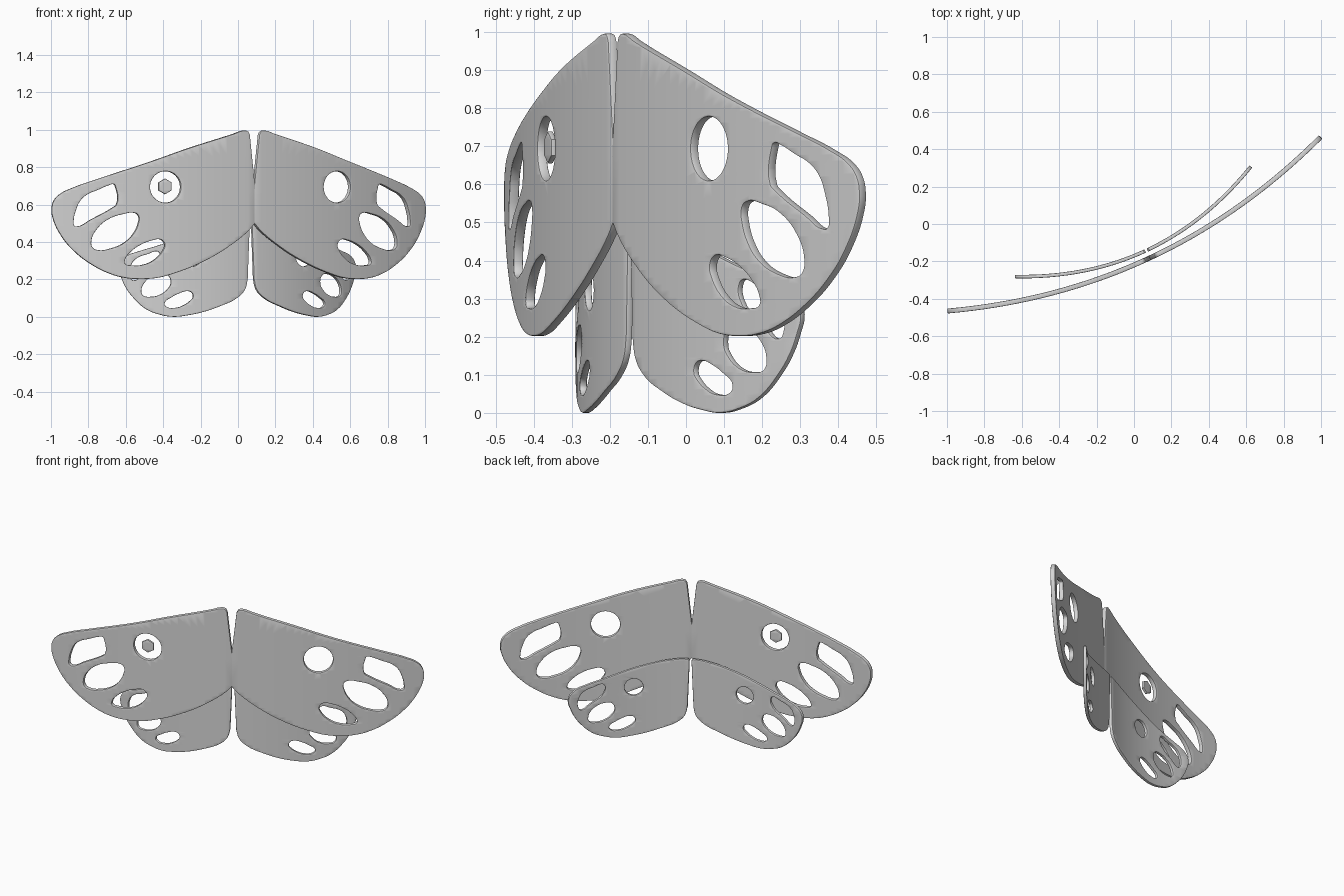
import bpy, bmesh, math
from mathutils import Vector

cube = bpy.data.objects.get("Cube")
if cube:
    bpy.data.objects.remove(cube)

grey = bpy.data.materials.new("plain light grey")
grey.use_nodes = True
colour = (0.67, 0.67, 0.67, 1)
grey.diffuse_color = colour
grey.node_tree.nodes["Principled BSDF"].inputs["Base Color"].default_value = colour

TURN = math.radians(25)          # the whole pair of wings is turned about z
ACROSS = Vector((math.cos(TURN), math.sin(TURN), 0))
BACK = Vector((-math.sin(TURN), math.cos(TURN), 0))


def circle(u, z, r, n=32, start=0):
    return [(u + r * math.cos(start + math.tau * i / n),
             z + r * math.sin(start + math.tau * i / n)) for i in range(n)]


def plate(name, loops, side, thick, start, bend, straight=False):
    """Flat outline with holes, given thickness, then bent along a parabola."""
    rim = 0.004
    curve = bpy.data.curves.new(name, 'CURVE')
    curve.dimensions = '2D'
    curve.fill_mode = 'BOTH'
    curve.resolution_u = 5
    curve.extrude = thick / 2 - rim
    curve.bevel_depth = rim
    curve.bevel_resolution = 1
    curve.offset = -rim
    for loop in loops:
        spline = curve.splines.new('BEZIER')
        spline.bezier_points.add(len(loop) - 1)
        spline.use_cyclic_u = True
        for point, (u, z) in zip(spline.bezier_points, loop):
            point.co = (u, z, 0)
            kind = 'VECTOR' if straight or u < 0.029 else 'AUTO'
            point.handle_left_type = point.handle_right_type = kind
    helper = bpy.data.objects.new(name + "_outline", curve)
    bpy.context.collection.objects.link(helper)
    bpy.context.view_layer.update()
    graph = bpy.context.evaluated_depsgraph_get()
    mesh = bpy.data.meshes.new_from_object(helper.evaluated_get(graph))
    bpy.data.objects.remove(helper)

    bm = bmesh.new()
    bm.from_mesh(mesh)
    bmesh.ops.remove_doubles(bm, verts=bm.verts, dist=0.0002)
    # slice into narrow strips so the plate can bend
    for i in range(1, 28):
        bmesh.ops.bisect_plane(bm, geom=bm.verts[:] + bm.edges[:] + bm.faces[:],
                               plane_co=(i * 0.04, 0, 0), plane_no=(1, 0, 0))
    for v in bm.verts:
        u, z, w = v.co
        slope = 2 * bend * u
        size = math.hypot(1, slope)
        along = u - w * slope / size
        depth = start + bend * u * u + w / size
        v.co = ACROSS * (side * along) + BACK * depth + Vector((0, 0, z))
    bmesh.ops.recalc_face_normals(bm, faces=bm.faces)
    bm.to_mesh(mesh)
    bm.free()
    mesh.name = name
    mesh.materials.clear()
    mesh.materials.append(grey)
    ob = bpy.data.objects.new(name, mesh)
    bpy.context.collection.objects.link(ob)
    bpy.ops.object.select_all(action='DESELECT')
    ob.select_set(True)
    bpy.context.view_layer.objects.active = ob
    bpy.ops.object.shade_smooth_by_angle(angle=math.radians(25))


# Upper wing: outline, round eye hole and three cells near the tip
# (the inner edge overlaps the other wing slightly, so the pair is joined)
upper_outline = [(-.006, .67), (.028, .975), (.04, .992), (.065, .995), (.12, .978),
                 (.38, .9), (.56, .838), (.72, .785), (.87, .735), (1, .687),
                 (1.06, .655), (1.09, .62), (1.1, .58), (1.095, .53), (1.05, .43),
                 (.985, .35), (.9, .282), (.8, .23), (.72, .208), (.64, .202),
                 (.55, .208), (.47, .228), (.28, .302), (.12, .395), (.03, .465),
                 (-.006, .505)]
tip_cell = [(.767, .6), (.772, .695), (.78, .708), (.81, .702), (.86, .68), (.92, .653),
            (.955, .62), (.975, .575), (.988, .52), (.985, .487), (.97, .483),
            (.9, .52), (.785, .585)]
middle_cell = [(.648, .535), (.664, .553), (.735, .548), (.812, .52), (.872, .465),
               (.897, .41), (.891, .37), (.865, .357), (.797, .365), (.72, .4),
               (.673, .45), (.651, .5)]
low_cell = [(.508, .385), (.518, .355), (.558, .31), (.618, .28), (.688, .275),
            (.722, .285), (.722, .305), (.688, .35), (.638, .385), (.578, .408),
            (.528, .412)]
upper = [upper_outline, circle(.504, .694, .084), tip_cell, middle_cell, low_cell]

# Lower wing: smaller, more strongly bent, with the same kind of holes
lower_outline = [(.006, .5), (.015, .51), (.08, .505), (.29, .455), (.5, .382), (.6, .35),
                 (.66, .325), (.69, .29), (.696, .25), (.685, .21), (.665, .16),
                 (.625, .1), (.562, .04), (.496, .012), (.426, 0), (.35, .008),
                 (.27, .025), (.18, .055), (.08, .1), (.034, .145), (.018, .2)]
lower_tip_cell = [(.497, .3), (.497, .342), (.51, .35), (.55, .337), (.61, .312),
                  (.635, .28), (.64, .21), (.627, .195), (.58, .225)]
lower_middle_cell = [(.439, .18), (.454, .15), (.494, .118), (.544, .107), (.579, .115),
                     (.586, .145), (.569, .185), (.539, .212), (.494, .228), (.454, .222)]
lower_low_cell = [(.322, .105), (.33, .13), (.355, .137), (.395, .125), (.433, .105),
                  (.47, .072), (.462, .055), (.415, .048), (.366, .065), (.333, .09)]
lower = [lower_outline, circle(.33, .322, .053), lower_tip_cell,
         lower_middle_cell, lower_low_cell]

for label, side in (("left", 1), ("right", -1)):
    plate(label + "_upper_wing", upper, side, 0.026, -0.2, 0.165)
    plate(label + "_lower_wing", lower, side, 0.019, -0.156, 0.352)

# Small six-sided piece inside the round hole of the right upper wing
plate("right_eye_hexagon", [circle(.505, .697, .042, 6, math.pi / 6)], -1,
      0.016, -0.2, 0.165, straight=True)
